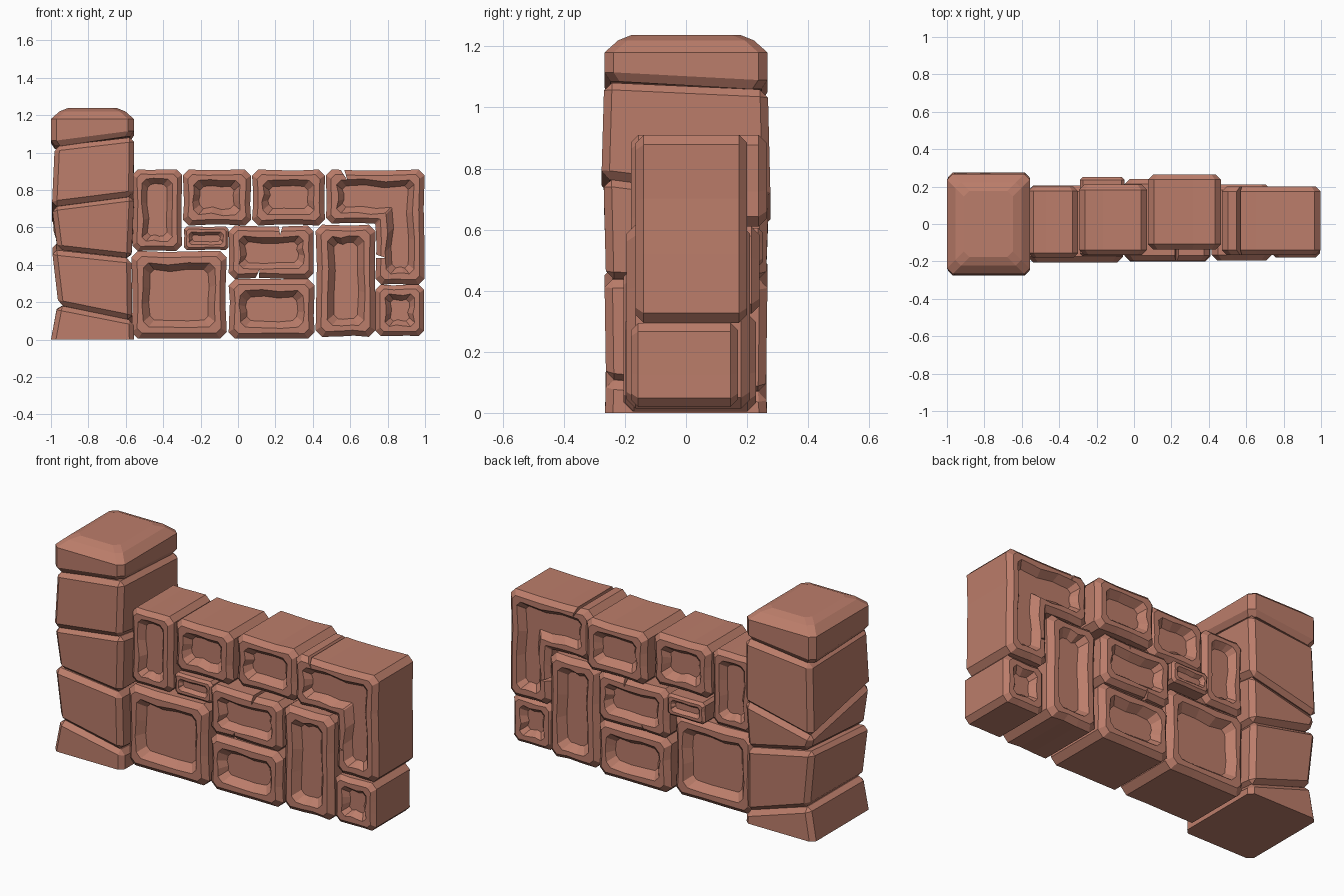
import bpy, bmesh, random
from mathutils import Vector

if "Cube" in bpy.data.objects:
    bpy.data.objects.remove(bpy.data.objects["Cube"])

random.seed(4)
brick = bpy.data.materials.new("terracotta stone")
brick.diffuse_color = (0.50, 0.205, 0.145, 1)
brick.use_nodes = True
brick.node_tree.nodes["Principled BSDF"].inputs["Base Color"].default_value = brick.diffuse_color


def make_object(name, bm):
    bmesh.ops.recalc_face_normals(bm, faces=bm.faces[:])
    me = bpy.data.meshes.new(name)
    bm.to_mesh(me)
    bm.free()
    me.materials.append(brick)
    ob = bpy.data.objects.new(name, me)
    bpy.context.collection.objects.link(ob)
    return ob


def outline(corners, inset, chamfer, wobble):
    """Inset an axis-aligned outline, chamfer its corners, wobble its edges."""
    n = len(corners)
    dirs = [(corners[(i + 1) % n] - corners[i]).normalized() for i in range(n)]
    norms = [Vector((-d.y, d.x)) for d in dirs]
    pts = [corners[i] + (norms[i - 1] + norms[i]) * inset for i in range(n)]
    out = []
    for i in range(n):
        convex = dirs[i - 1].cross(dirs[i]) > 0
        c0 = chamfer if convex else 0.006
        nxt = dirs[i].cross(dirs[(i + 1) % n]) > 0
        c1 = chamfer if nxt else 0.006
        a = pts[i] + dirs[i] * c0
        b = pts[(i + 1) % n] - dirs[i] * c1
        out += [a,
                a.lerp(b, 0.35) + norms[i] * wobble[2 * i],
                a.lerp(b, 0.68) + norms[i] * wobble[2 * i + 1],
                b]
    return out


def panel_stone(name, corners, y0, y1, k):
    """Chamfered stone with a sunken panel on front and back."""
    corners = [Vector(c) for c in corners]
    n = len(corners)
    edge = [random.uniform(0, 0.007) * k for _ in range(2 * n)]
    panel = [random.uniform(-0.008, 0.012) * k for _ in range(2 * n)]
    c = 0.03 * k
    front = [(0.10 * k, 0.045 * k, 0.022 * k, panel),
             (0.064 * k, 0.0, 0.028 * k, panel),
             (c, 0.0, 0.026 * k, edge),
             (0.0, c, 0.036 * k, edge)]
    rings = [(i, y0 + d, ch, w) for i, d, ch, w in front]
    rings += [(i, y1 - d, ch, w) for i, d, ch, w in reversed(front)]
    bm = bmesh.new()
    loops = [[bm.verts.new((p.x, y, p.y)) for p in outline(corners, i, ch, w)]
             for i, y, ch, w in rings]
    for la, lb in zip(loops, loops[1:]):
        m = len(la)
        for j in range(m):
            bm.faces.new((la[j], la[(j + 1) % m], lb[(j + 1) % m], lb[j]))
    bm.faces.new(loops[0])
    bm.faces.new(loops[-1])
    return make_object(name, bm)


def rect(x0, x1, z0, z1):
    return [(x0, z0), (x1, z0), (x1, z1), (x0, z1)]


# wall stones: x0, x1, z0, z1, y front, y back
stones = {
    "upper_left_stone": (-0.565, -0.30, 0.475, 0.91, -0.18, 0.20),
    "upper_middle_stone": (-0.295, 0.07, 0.61, 0.91, -0.165, 0.21),
    "upper_right_stone": (0.075, 0.465, 0.61, 0.91, -0.135, 0.265),
    "small_filler_stone": (-0.29, -0.05, 0.48, 0.605, -0.17, 0.25),
    "centre_stone": (-0.05, 0.405, 0.325, 0.61, -0.195, 0.24),
    "large_base_stone": (-0.57, -0.06, 0.005, 0.475, -0.205, 0.205),
    "middle_base_stone": (-0.05, 0.41, 0.005, 0.325, -0.20, 0.23),
    "tall_stone": (0.415, 0.735, 0.015, 0.615, -0.195, 0.21),
    "corner_base_stone": (0.735, 0.995, 0.02, 0.295, -0.18, 0.17),
}
built = {}
for name, (x0, x1, z0, z1, y0, y1) in stones.items():
    k = max(0.45, min(1.0, min(x1 - x0, z1 - z0) / 0.33))
    built[name] = panel_stone(name, rect(x0, x1, z0, z1), y0, y1, k)

# L-shaped stone at the end of the wall
built["l_stone"] = panel_stone("l_stone", [
    (0.735, 0.295), (0.998, 0.295), (0.998, 0.91),
    (0.47, 0.91), (0.47, 0.62), (0.735, 0.62)], -0.165, 0.20, 0.88)


# thin wedge cracks cut through some stones
def crack(target, a, b, tip):
    bm = bmesh.new()
    f = [bm.verts.new((x, -0.4, z)) for x, z in (a, b, tip)]
    g = [bm.verts.new((x, 0.4, z)) for x, z in (a, b, tip)]
    bm.faces.new(f)
    bm.faces.new(g)
    for i in range(3):
        j = (i + 1) % 3
        bm.faces.new((f[i], f[j], g[j], g[i]))
    cutter = make_object("crack_cutter", bm)
    cutter.hide_render = True
    cutter.hide_set(True)
    mod = built[target].modifiers.new("crack", 'BOOLEAN')
    mod.operation = 'DIFFERENCE'
    mod.solver = 'EXACT'
    mod.object = cutter
    bpy.context.view_layer.objects.active = built[target]
    bpy.ops.object.modifier_apply(modifier=mod.name)
    bpy.data.objects.remove(cutter)


crack("l_stone", (0.535, 0.93), (0.562, 0.93), (0.585, 0.852))
crack("l_stone", (0.72, 0.462), (0.72, 0.435), (0.79, 0.437))
crack("centre_stone", (0.215, 0.63), (0.245, 0.63), (0.225, 0.56))
crack("centre_stone", (0.085, 0.31), (0.11, 0.31), (0.115, 0.375))


# pillar stones: joints are tilted planes given by four corner heights
def pillar_stone(name, low, high, xl, xr, yd, bevel):
    """Corner order: front left, front right, back right, back left."""
    bm = bmesh.new()
    layers = []
    for t, zs in enumerate((low, high)):
        xy = [(xl[t], -yd[t]), (xr[t], -yd[t]), (xr[t], yd[t]), (xl[t], yd[t])]
        layers.append([bm.verts.new((x, y, z)) for (x, y), z in zip(xy, zs)])
    lo, hi = layers
    bm.faces.new(lo)
    bm.faces.new(hi)
    for i in range(4):
        j = (i + 1) % 4
        bm.faces.new((lo[i], lo[j], hi[j], hi[i]))
    edges = [e for e in bm.edges if max(v.co.z for v in e.verts) > 0.02]
    bmesh.ops.bevel(bm, geom=edges, offset=bevel, segments=1,
                    affect='EDGES', profile=0.5)
    return make_object(name, bm)


joints = [(0, 0, 0, 0),
          (0.185, 0.105, 0.06, 0.19),
          (0.48, 0.435, 0.43, 0.52),
          (0.715, 0.77, 0.70, 0.60),
          (1.035, 1.085, 1.06, 1.02)]
sides = [((-1.0, -0.965), (-0.555, -0.558), (0.265, 0.262)),
         ((-0.96, -0.995), (-0.565, -0.57), (0.262, 0.267)),
         ((-0.965, -0.995), (-0.57, -0.555), (0.262, 0.27)),
         ((-0.995, -0.98), (-0.56, -0.555), (0.277, 0.268))]
for i, (xl, xr, yd) in enumerate(sides):
    pillar_stone("pillar_stone_%d" % (i + 1), joints[i], joints[i + 1],
                 xl, xr, yd, 0.026)

# pillar cap: straight band on a tilted joint with a sloped top
bm = bmesh.new()
low = joints[-1]
rings = [(0.02, low, 0.0), (0.0, [z + 0.03 for z in low], 0.0),
         (0.0, [1.18] * 4, 0.0), (0.045, [1.22] * 4, 0.0),
         (0.09, [1.238] * 4, 0.0)]
loops = []
for inset, zs, _ in rings:
    x0, x1, y = -1.0 + inset, -0.557 - inset, 0.267 - inset
    c = 0.03
    fl, fr, br, bl = zs
    pts = [(x0, -y + c, fl), (x0 + c, -y, fl), (x1 - c, -y, fr),
           (x1, -y + c, fr), (x1, y - c, br), (x1 - c, y, br),
           (x0 + c, y, bl), (x0, y - c, bl)]
    loops.append([bm.verts.new(p) for p in pts])
for la, lb in zip(loops, loops[1:]):
    for j in range(8):
        bm.faces.new((la[j], la[(j + 1) % 8], lb[(j + 1) % 8], lb[j]))
bm.faces.new(loops[0])
bm.faces.new(loops[-1])
make_object("pillar_cap", bm)
